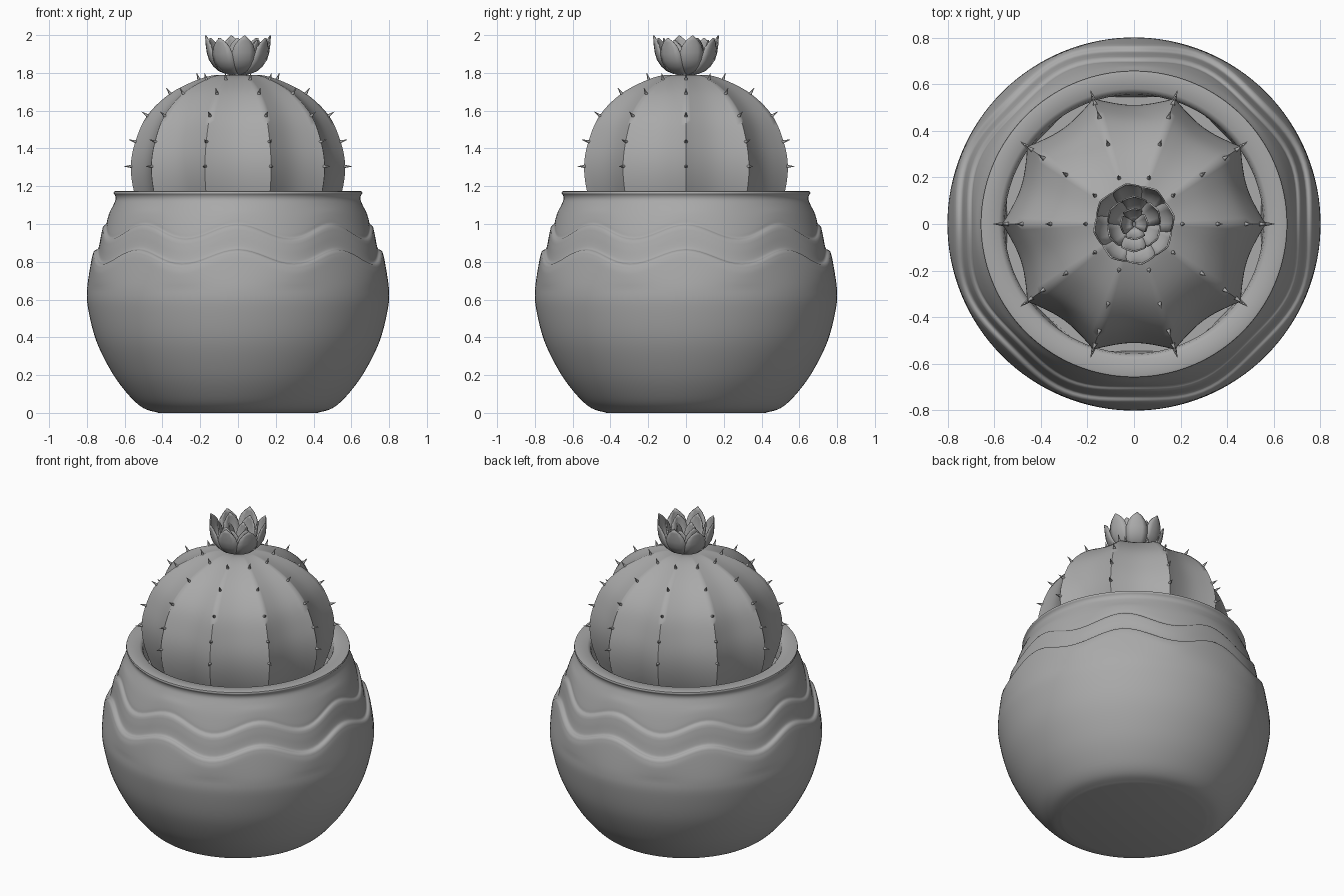
import bpy, bmesh
from math import sin, cos, pi, radians
from mathutils import Vector

cube = bpy.data.objects.get("Cube")
if cube:
    bpy.data.objects.remove(cube)

grey = bpy.data.materials.new("plain grey")
grey.use_nodes = True
colour = (0.4, 0.4, 0.4, 1)
grey.diffuse_color = colour
grey.node_tree.nodes["Principled BSDF"].inputs["Base Color"].default_value = colour


def make_object(name, bm, angle=40):
    bmesh.ops.recalc_face_normals(bm, faces=bm.faces)
    mesh = bpy.data.meshes.new(name)
    bm.to_mesh(mesh)
    bm.free()
    mesh.materials.append(grey)
    obj = bpy.data.objects.new(name, mesh)
    bpy.context.collection.objects.link(obj)
    bpy.ops.object.select_all(action='DESELECT')
    obj.select_set(True)
    bpy.context.view_layer.objects.active = obj
    bpy.ops.object.shade_smooth_by_angle(angle=radians(angle))
    return obj


def smooth_path(points, steps):
    """Catmull-Rom curve through the (radius, height) points."""
    p = [Vector(q) for q in points]
    p = [2 * p[0] - p[1]] + p + [2 * p[-1] - p[-2]]
    path = []
    for a, b, c, d in zip(p, p[1:], p[2:], p[3:]):
        for i in range(steps):
            t = i / steps
            path.append(0.5 * (2 * b + (c - a) * t + (2 * a - 5 * b + 4 * c - d) * t * t
                               + (3 * b - a - 3 * c + d) * t ** 3))
    return path + [p[-2]]


def lathe(name, path, segments, shape, angle=40):
    """Turn a path round z; shape bends each point by its angle."""
    bm = bmesh.new()
    rings = []
    for r, z in path:
        ring = []
        for s in range(segments):
            a = 2 * pi * s / segments
            rr, zz = shape(r, z, a)
            ring.append(bm.verts.new((rr * cos(a), rr * sin(a), zz)))
        rings.append(ring)
    for low, high in zip(rings, rings[1:]):
        for s in range(segments):
            t = (s + 1) % segments
            bm.faces.new((low[s], low[t], high[t], high[s]))
    bm.faces.new(rings[0][::-1])
    bm.faces.new(rings[-1])
    return make_object(name, bm, angle)


# Pot with two wavy ledges round the shoulder and a flared lip
def wavy(r, z, a):
    fade = min(max((z - 0.66) / 0.12, 0), 1) * min(max((1.09 - z) / 0.1, 0), 1)
    dz = 0.038 * cos(8 * a) * fade
    return r - 0.3 * dz, z + dz


body = smooth_path([(0.42, 0), (0.5, 0.025), (0.575, 0.09), (0.665, 0.21), (0.75, 0.38),
                    (0.795, 0.56), (0.799, 0.66), (0.787, 0.77), (0.776, 0.815)], 5)
band = smooth_path([(0.768, 0.824), (0.752, 0.832), (0.744, 0.86), (0.737, 0.9),
                    (0.727, 0.945)], 3)
neck = smooth_path([(0.72, 0.955), (0.708, 0.965), (0.702, 0.99), (0.683, 1.05),
                    (0.66, 1.1), (0.648, 1.13), (0.65, 1.15), (0.658, 1.162), (0.656, 1.172)], 3)
inside = [(0.645, 1.175), (0.58, 1.172), (0.562, 1.16), (0.555, 1.13), (0.555, 1.0)]
lathe("pot", body + band + neck + inside, 128, wavy, 50)

# Ribbed cactus
RIBS = 10


def ribbed(r, z, a):
    return r * (1 - 0.1 * abs(sin(RIBS / 2 * a)) ** 0.85), z


cactus_path = smooth_path([(0.49, 1.0), (0.55, 1.17), (0.567, 1.31), (0.542, 1.44),
                           (0.48, 1.575), (0.36, 1.69), (0.21, 1.765), (0.1, 1.79),
                           (0.01, 1.775)], 5)
lathe("cactus", cactus_path, RIBS * 12, ribbed, 60)

# Spines along every rib
bm = bmesh.new()
rows = [(0.56, 1.305, 0), (0.537, 1.435, 15), (0.475, 1.57, 35),
        (0.355, 1.685, 55), (0.205, 1.76, 70)]
for i in range(RIBS):
    a = 2 * pi * i / RIBS
    for r, z, tilt in rows:
        t = radians(tilt)
        out = Vector((cos(a) * cos(t), sin(a) * cos(t), sin(t)))
        cone = bmesh.ops.create_cone(bm, cap_ends=True, segments=8, radius1=0.012,
                                     radius2=0.001, depth=0.055)["verts"]
        turn = out.to_track_quat('Z', 'Y')
        for v in cone:
            v.co = turn @ v.co + Vector((r * cos(a), r * sin(a), z)) + out * 0.015
make_object("spines", bm, 60)


# Flower made of cupped petals in rings
def petal(bm, a, radius, height, width):
    out, side = Vector((cos(a), sin(a), 0)), Vector((-sin(a), cos(a), 0))
    curve = smooth_path([(0.15, 0), (0.6, 0.12), (0.9, 0.4), (1.0, 0.75), (1.03, 1.0)], 2)
    rows = []
    for k, (r, z) in enumerate(curve):
        v = k / (len(curve) - 1)
        half = width / 2 * (0.35 + 0.65 * sin(pi * min(v / 0.6, 1) / 2)) 
        half *= max(1 - max(v - 0.55, 0) ** 2 / 0.215, 0.06)
        row = []
        for u in (-1, -0.5, 0, 0.5, 1):
            p = out * (r * radius - 0.25 * u * u * half) + side * u * half
            p.z = 1.785 + z * height
            row.append(bm.verts.new(p))
        rows.append(row)
    for low, high in zip(rows, rows[1:]):
        for j in range(4):
            bm.faces.new((low[j], low[j + 1], high[j + 1], high[j]))


bm = bmesh.new()
for count, radius, height, width, turn in ((8, 0.172, 0.212, 0.13, 0.2),
                                           (6, 0.118, 0.2, 0.11, 0.5),
                                           (4, 0.06, 0.17, 0.08, 0.1)):
    for i in range(count):
        petal(bm, 2 * pi * i / count + turn, radius, height - 0.012 * (i % 2), width)
flower = make_object("flower", bm, 60)
thick = flower.modifiers.new("petal thickness", 'SOLIDIFY')
thick.thickness = 0.007
